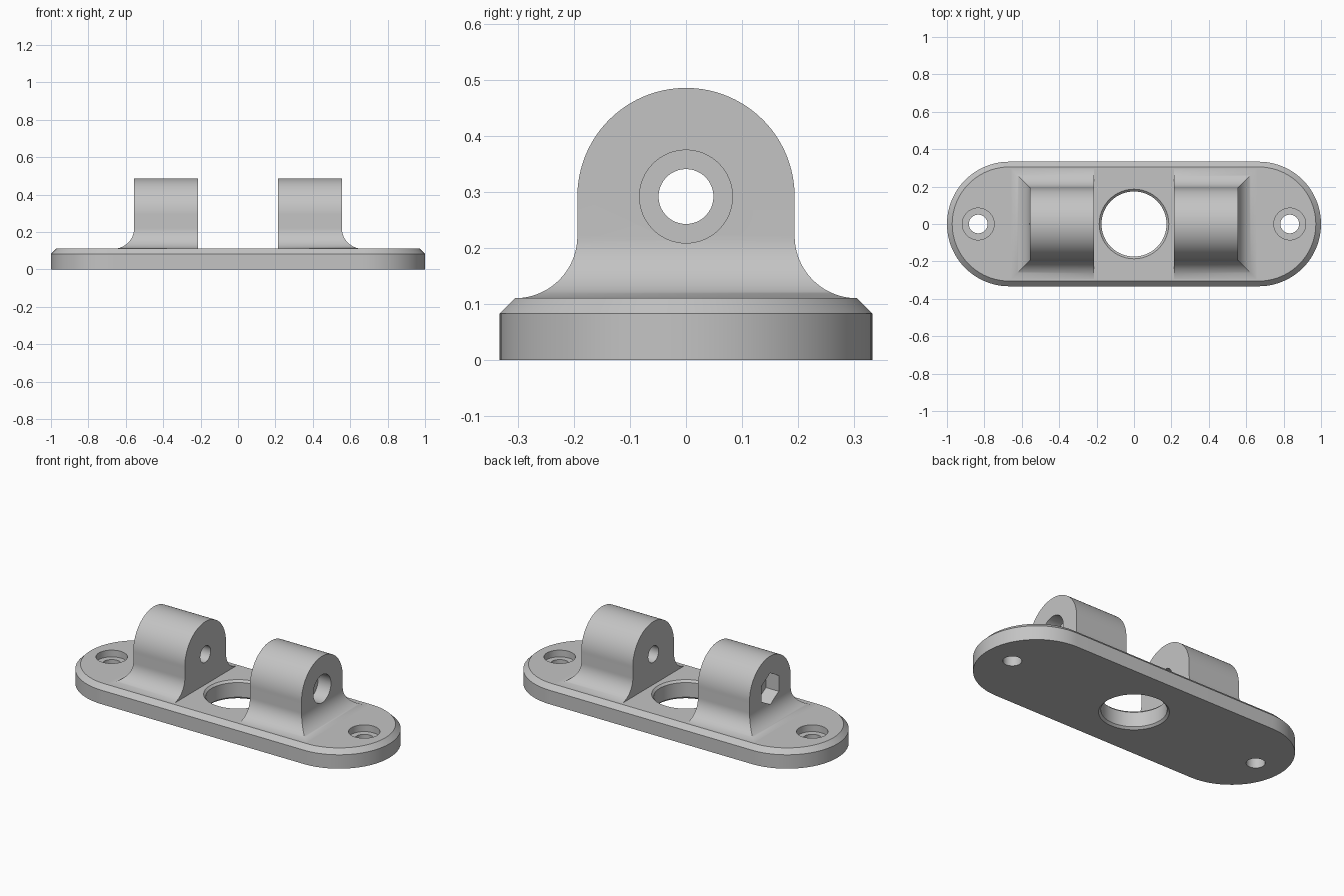
import bpy, bmesh
from math import sin, cos, pi, radians

if "Cube" in bpy.data.objects:
    bpy.data.objects.remove(bpy.data.objects["Cube"])

grey = bpy.data.materials.new("light grey")
grey.use_nodes = True
colour = (0.55, 0.55, 0.55, 1)
grey.diffuse_color = colour
grey.node_tree.nodes["Principled BSDF"].inputs["Base Color"].default_value = colour

TOP, CHAMFER, RADIUS = 0.111, 0.028, 0.333   # base plate
AXLE, LUG_R, FILLET = 0.292, 0.194, 0.111    # lugs
INNER, OUTER = 0.215, 0.555


def loft(name, rings):
    """Solid skinned over a stack of rings with equal point counts."""
    bm = bmesh.new()
    rows = [[bm.verts.new(p) for p in ring] for ring in rings]
    for a, b in zip(rows, rows[1:]):
        for i in range(len(a)):
            j = (i + 1) % len(a)
            bm.faces.new((a[i], a[j], b[j], b[i]))
    bm.faces.new(rows[0])
    bm.faces.new(rows[-1])
    bmesh.ops.recalc_face_normals(bm, faces=bm.faces)
    mesh = bpy.data.meshes.new(name)
    bm.to_mesh(mesh)
    bm.free()
    mesh.materials.append(grey)
    obj = bpy.data.objects.new(name, mesh)
    bpy.context.collection.objects.link(obj)
    return obj


def bore(profile, x=0.0, n=64, along_x=False):
    """Cutter turned from (distance, radius) pairs, upright or along x."""
    rings = []
    for h, r in profile:
        circle = [(r * cos(2 * pi * i / n), r * sin(2 * pi * i / n)) for i in range(n)]
        rings.append([(h, v, AXLE + u) if along_x else (x + u, v, h) for u, v in circle])
    return loft("cutter", rings)


def finish(obj, cutters):
    """Cut the holes, then smooth the curved faces."""
    bpy.ops.object.select_all(action='DESELECT')
    bpy.context.view_layer.objects.active = obj
    obj.select_set(True)
    for cutter in cutters:
        cutter.hide_render = True
        mod = obj.modifiers.new("hole", 'BOOLEAN')
        mod.operation, mod.solver, mod.object = 'DIFFERENCE', 'EXACT', cutter
        bpy.ops.object.modifier_apply(modifier=mod.name)
        bpy.data.objects.remove(cutter)
    bpy.ops.object.shade_smooth_by_angle(angle=radians(30))


def stadium(r, z, n=48):
    points = []
    for side in (1, -1):
        for i in range(n + 1):
            a = -pi / 2 + pi * i / n
            points.append((side * (1 - RADIUS + r * cos(a)), side * r * sin(a), z))
    return points


# Base plate with chamfered rim, centre opening and two counterbored screw holes
base = loft("base_plate", [stadium(RADIUS, 0), stadium(RADIUS, TOP - CHAMFER),
                           stadium(RADIUS - CHAMFER, TOP)])
hole, edge = 0.174, 0.012
cuts = [bore([(-edge, hole + 2 * edge), (edge, hole), (TOP - edge, hole),
              (TOP + edge, hole + 2 * edge)])]
for x in (-0.833, 0.833):
    cuts.append(bore([(-0.1, 0.05), (0.071, 0.05), (0.071, 0.085), (0.2, 0.085)], x))
finish(base, cuts)


def lug(name, side):
    """Round-topped lug flaring into the plate on three sides."""
    def row(half, flare, z):
        x0, x1 = side * INNER, side * (OUTER + flare)
        return [(x0, -half, z), (x1, -half, z), (x1, half, z), (x0, half, z)]

    rows = [row(LUG_R + FILLET, FILLET, 0.09)]
    steps = 20
    centre = TOP + FILLET - 0.0005
    for i in range(steps + 1):
        a = pi / 2 * i / steps
        flare = FILLET * (1 - sin(a))
        rows.append(row(LUG_R + flare, flare, centre - FILLET * cos(a)))
    steps = 36
    for i in range(steps):
        a = pi / 2 * i / (steps - 0.5)
        rows.append(row(LUG_R * cos(a), 0, AXLE + LUG_R * sin(a)))
    return loft(name, rows)


# Left lug has a round bolt-head recess, right lug a hexagonal nut recess
for name, side, sides, r in (("left_lug", 1, 64, 0.083), ("right_lug", -1, 6, 0.094)):
    finish(lug(name, side), [
        bore([(side * 0.1, 0.049), (side * 0.8, 0.049)], along_x=True),
        bore([(side * 0.47, r), (side * 0.8, r)], n=sides, along_x=True)])
